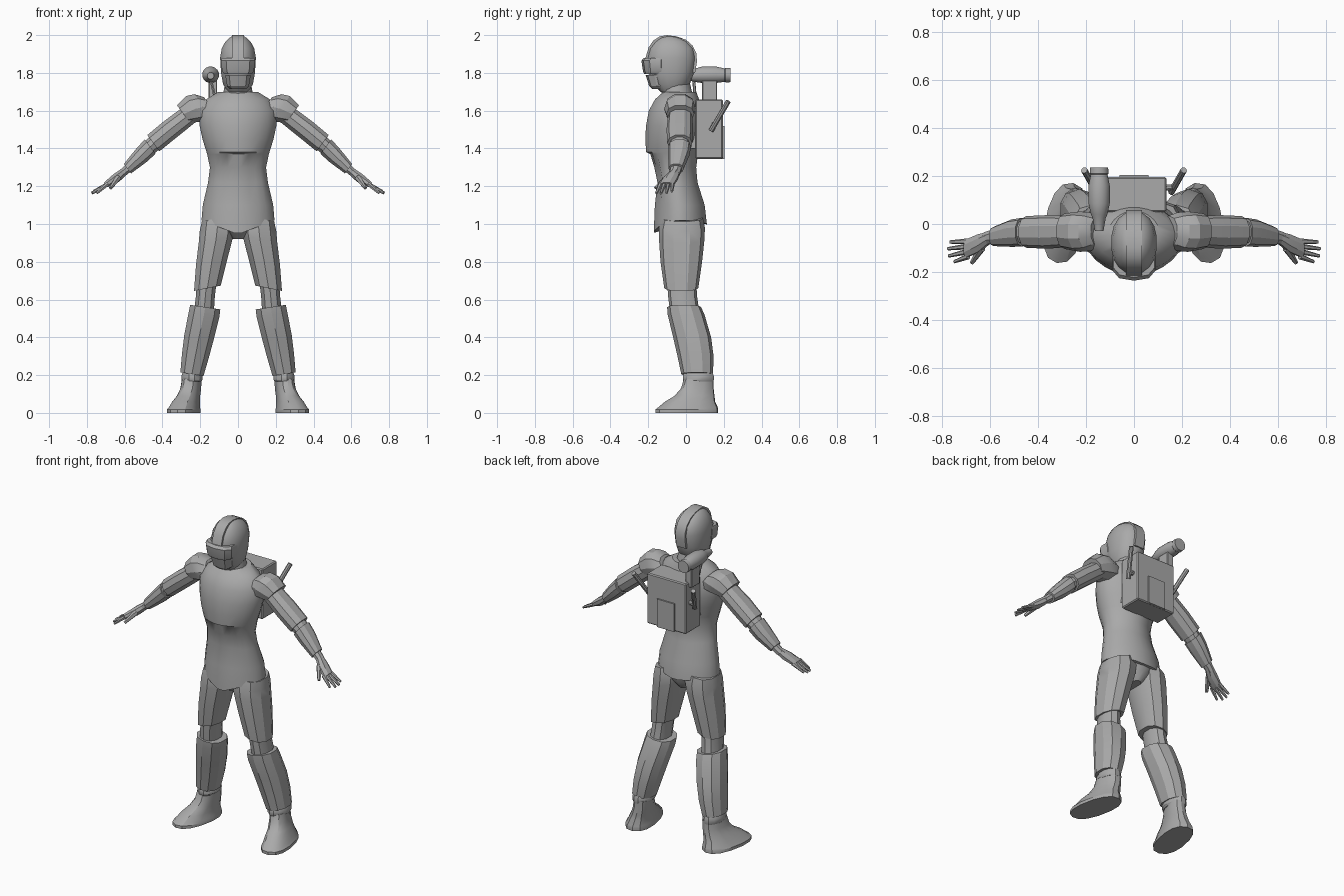
import bpy, bmesh, math
from mathutils import Vector

grey = bpy.data.materials.new("plain grey")
grey.diffuse_color = (0.4, 0.4, 0.4, 1)


def finish(bm, name, mirror=False, angle=28):
    bmesh.ops.recalc_face_normals(bm, faces=bm.faces[:])
    me = bpy.data.meshes.new(name)
    bm.to_mesh(me)
    bm.free()
    me.materials.append(grey)
    ob = bpy.data.objects.new(name, me)
    bpy.context.collection.objects.link(ob)
    bpy.ops.object.select_all(action='DESELECT')
    ob.select_set(True)
    bpy.context.view_layer.objects.active = ob
    bpy.ops.object.shade_smooth_by_angle(angle=math.radians(angle))
    if mirror:
        m = ob.modifiers.new("mirror", 'MIRROR')
        m.use_mirror_merge = False
    return ob


def loft(name, rings, n=10, u=(1, 0, 0), v=(0, 1, 0), p=1.0, mirror=False, fn=None, angle=28):
    """Skin through rings (x, y, z, radius_u, radius_v)."""
    bm = bmesh.new()
    u, v = Vector(u), Vector(v)

    def power(t):
        return math.copysign(abs(t) ** p, t) if abs(t) > 1e-6 else 0.0
    loops = []
    for x, y, z, ru, rv in rings:
        loop = []
        for i in range(n):
            a = 2 * math.pi * (i + 0.5) / n
            co = Vector((x, y, z)) + u * ru * power(math.cos(a)) + v * rv * power(math.sin(a))
            loop.append(bm.verts.new(fn(co) if fn else co))
        loops.append(loop)
    for a, b in zip(loops, loops[1:]):
        for i in range(n):
            j = (i + 1) % n
            bm.faces.new((a[i], a[j], b[j], b[i]))
    bm.faces.new(loops[0])
    bm.faces.new(loops[-1])
    return finish(bm, name, mirror, angle)


def stack(rows, x=0):
    """Rows (z, half width, front y, back y) to rings."""
    return [(x, (f + b) / 2, z, w, (b - f) / 2) for z, w, f, b in rows]


def leg(rows):
    """Rows (z, inner x, outer x, front y, back y) to rings."""
    return [((i + o) / 2, (f + b) / 2, z, (o - i) / 2, (b - f) / 2) for z, i, o, f, b in rows]


def rod(name, a, b, r0, r1, n=8, mirror=False, flat=1.0):
    a, b = Vector(a), Vector(b)
    d = (b - a).normalized()
    u = d.cross(Vector((0, 1, 0))).normalized()
    v = d.cross(u)
    return loft(name, [(*a, r0 * flat, r0), (*b, r1 * flat, r1)], n, u, v, mirror=mirror)


def box(name, lo, hi, bevel=0.0):
    bm = bmesh.new()
    bmesh.ops.create_cube(bm, size=1)
    for w in bm.verts:
        w.co = Vector([l + (c + 0.5) * (h - l) for c, l, h in zip(w.co, lo, hi)])
    if bevel:
        bmesh.ops.bevel(bm, geom=bm.edges[:], offset=bevel, segments=1, affect='EDGES')
    return finish(bm, name)


# Torso with dipped hem and a recessed belly panel
def shape_torso(c):
    if c.z < 1.05:
        c.z -= (0.075 if c.y < 0 else 0.025) * (1 - min(1, abs(c.x) / 0.195))
    if 1.2 < c.z < 1.375 and c.y < -0.05 and abs(c.x) < 0.095:
        c.y += 0.018
    return c


loft("torso", stack([
    (1.02, .195, -.172, .112), (1.10, .188, -.166, .10), (1.22, .160, -.17, .062),
    (1.30, .150, -.187, .055), (1.37, .165, -.208, .065), (1.38, .168, -.212, .067),
    (1.45, .19, -.217, .08), (1.52, .205, -.213, .09), (1.60, .205, -.198, .085),
    (1.66, .17, -.165, .07), (1.70, .105, -.12, .055)]), 24, p=1.08, fn=shape_torso, angle=35)
loft("pelvis", stack([(.92, .035, -.09, .05), (.97, .10, -.14, .085), (1.05, .175, -.15, .095)]), 14)
loft("neck", stack([(1.66, .085, -.13, .04), (1.75, .07, -.13, .02)]), 14)

# Helmet, crest, visor and mouth guard
loft("helmet", stack([
    (1.70, .055, -.135, -.02), (1.74, .08, -.175, .02), (1.80, .091, -.198, .042),
    (1.88, .096, -.208, .053), (1.93, .087, -.194, .042), (1.965, .068, -.17, .012),
    (1.985, .048, -.145, -.025), (1.995, .03, -.12, -.06)]), 18, p=0.92, angle=40)
arc = [(-.214, 1.88), (-.198, 1.935), (-.172, 1.972), (-.14, 1.993), (-.10, 2.0), (-.05, 1.993),
       (0, 1.975), (.035, 1.945), (.055, 1.905), (.058, 1.86), (.048, 1.80), (-.08, 1.80)]
bm = bmesh.new()
sides = []
for s in (-1, 1):
    sides.append([bm.verts.new((s * .033, y, z)) for y, z in arc])
    bm.faces.new(sides[-1])
for i in range(len(arc)):
    j = (i + 1) % len(arc)
    bm.faces.new((sides[0][i], sides[0][j], sides[1][j], sides[1][i]))
finish(bm, "helmet_crest", angle=35)
loft("visor", stack([(1.795, .078, -.222, -.10), (1.81, .088, -.228, -.09),
                     (1.865, .093, -.236, -.09), (1.88, .088, -.222, -.09)]), 10, p=0.75)
loft("mouth_guard", stack([(1.715, .045, -.18, -.06), (1.73, .06, -.195, -.06),
                           (1.79, .07, -.214, -.06)]), 10, p=0.75)

# Arms
across = (0.6, 0, 0.8)
loft("shoulder_pad", [(.145, -.03, 1.625, .06, .065), (.18, -.032, 1.62, .088, .08),
                      (.225, -.032, 1.61, .088, .084), (.288, -.03, 1.582, .06, .074)],
     10, across, p=.9, mirror=True)
loft("upper_arm", [(.25, -.03, 1.585, .054, .064), (.36, -.033, 1.50, .057, .07),
                   (.448, -.033, 1.428, .056, .066)], 10, across, p=.9, mirror=True)
loft("elbow", [(.43, -.033, 1.44, .046, .055), (.48, -.035, 1.395, .042, .05)], 10, across, mirror=True)
loft("forearm", [(.465, -.034, 1.41, .05, .06), (.51, -.038, 1.365, .047, .057),
                 (.585, -.052, 1.293, .033, .04)], 10, across, p=.9, mirror=True)
loft("wrist", [(.57, -.05, 1.305, .025, .033), (.62, -.06, 1.262, .022, .028)], 8, across, mirror=True)

# Hands
loft("palm", [(.605, -.058, 1.275, .023, .027), (.645, -.08, 1.243, .027, .04),
              (.70, -.103, 1.207, .017, .04)], 8, across, mirror=True)
tips = [(.748, -.157, 1.163), (.771, -.133, 1.162), (.775, -.103, 1.165), (.766, -.075, 1.173)]
for k, tip in enumerate(tips):
    rod("finger_%d" % (k + 1), (.69, -.135 + .021 * k, 1.212), tip, .0125, .007, 6, True)
rod("thumb", (.635, -.10, 1.245), (.675, -.162, 1.19), .018, .009, 6, True)

# Legs
loft("thigh", leg([(1.03, .03, .195, -.13, .09), (.98, .012, .207, -.143, .10),
                   (.92, .02, .212, -.143, .098), (.80, .052, .226, -.135, .085),
                   (.66, .088, .236, -.115, .065)]), 10, (1, 0, -.2), p=.88, mirror=True)
loft("knee", leg([(.70, .11, .22, -.10, .055), (.62, .12, .225, -.095, .058),
                  (.54, .125, .235, -.085, .07)]), 10, p=.9, mirror=True)
loft("shin_guard", leg([(.56, .09, .257, -.10, .08), (.52, .095, .265, -.097, .098),
                        (.40, .125, .288, -.068, .133), (.30, .152, .30, -.045, .146),
                        (.205, .18, .308, -.025, .143)]), 10, (1, 0, .15), p=.88, mirror=True)
loft("ankle_cuff", leg([(.165, .193, .296, -.015, .148), (.175, .186, .302, -.02, .15),
                        (.195, .186, .302, -.02, .15), (.21, .193, .296, -.015, .145)]),
     12, mirror=True)

# Boots, toes turned slightly outward
toe = (-.2, .98, 0)
side = (.98, .2, 0)
loft("boot", [(.287, .004, 0, .083, .17), (.287, .004, .018, .083, .17), (.284, .01, .028, .077, .162),
              (.275, .022, .06, .068, .135), (.262, .045, .09, .058, .108),
              (.25, .06, .13, .052, .088), (.245, .067, .18, .05, .08)],
     14, side, toe, p=.85, mirror=True)

# Backpack with back plate and side levers
box("backpack", (-.135, .05, 1.345), (.135, .195, 1.66), .006)
box("backpack_plate", (-.06, .19, 1.345), (.06, .204, 1.52))
box("backpack_mount", (-.12, .02, 1.40), (.12, .10, 1.62))
rod("pack_lever", (.155, .133, 1.495), (.207, .224, 1.65), .014, .014, 8, True)
rod("lever_bracket", (.12, .15, 1.53), (.17, .155, 1.53), .015, .012, 8, True)

# Shoulder scope on its stand
loft("shoulder_scope", [(-.145, -.03, 1.785, .018, .018), (-.145, .025, 1.785, .028, .028),
                        (-.145, .04, 1.787, .035, .035), (-.145, .085, 1.79, .045, .044),
                        (-.145, .16, 1.79, .045, .044), (-.145, .205, 1.788, .036, .036),
                        (-.145, .21, 1.788, .04, .04), (-.145, .235, 1.788, .038, .038)],
     16, (1, 0, 0), (0, 0, 1))
box("scope_stand", (-.155, .085, 1.63), (-.11, .165, 1.76), .004)
rod("scope_strut", (-.145, .04, 1.77), (-.12, .05, 1.66), .008, .008, 6)
